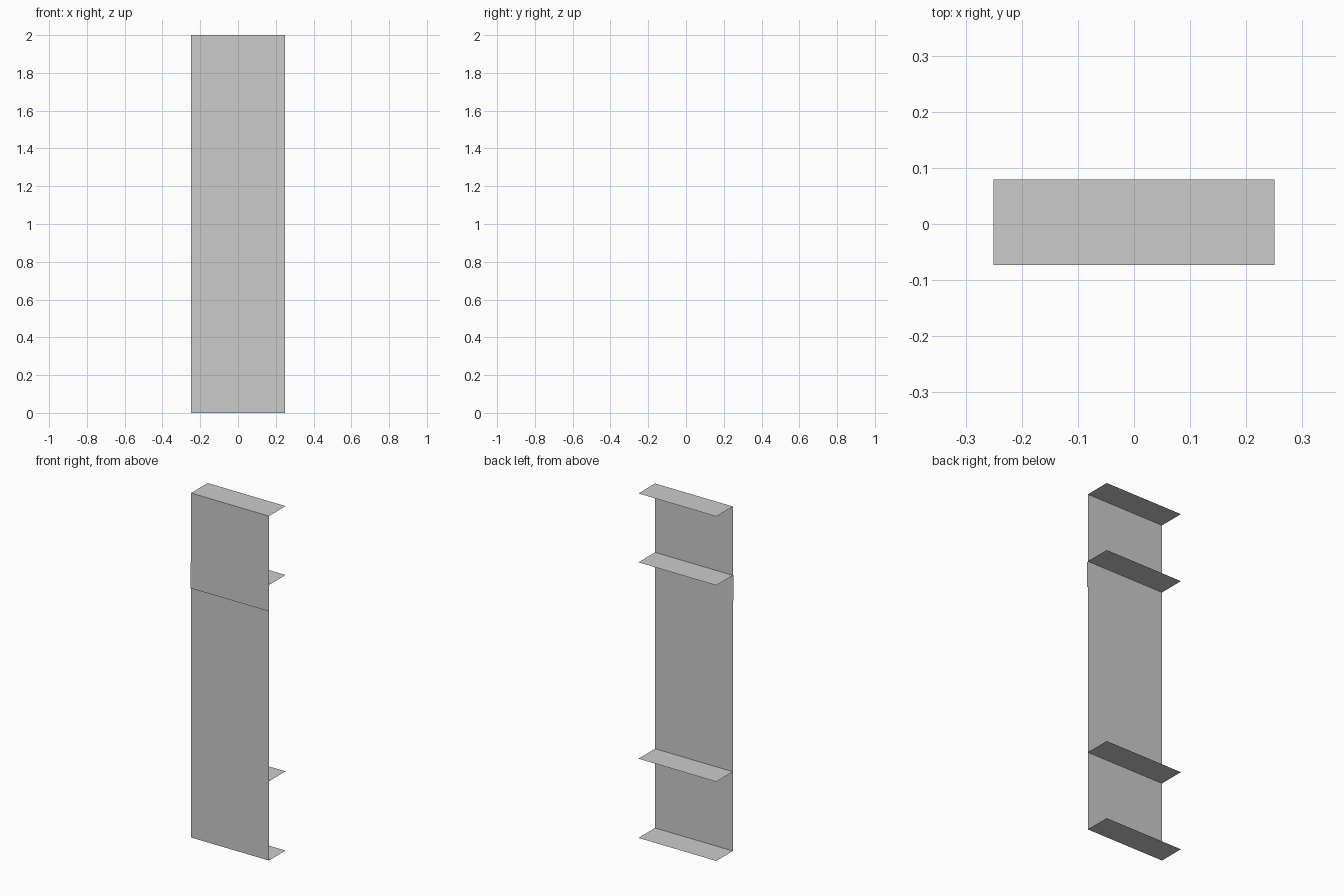
import bpy

if "Cube" in bpy.data.objects:
    bpy.data.objects.remove(bpy.data.objects["Cube"])

HALF_W = 0.25
BACK, PANEL_Y, BAND_Y = 0.079, -0.073, -0.079


def sheet(name, corners):
    """One flat, zero-thickness rectangular sheet."""
    mesh = bpy.data.meshes.new(name)
    mesh.from_pydata(corners, [], [(0, 1, 2, 3)])
    obj = bpy.data.objects.new(name, mesh)
    bpy.context.collection.objects.link(obj)
    return obj


def upright(name, y, z0, z1):
    return sheet(name, [(-HALF_W, y, z0), (HALF_W, y, z0),
                        (HALF_W, y, z1), (-HALF_W, y, z1)])


def shelf(name, z):
    return sheet(name, [(-HALF_W, PANEL_Y, z), (HALF_W, PANEL_Y, z),
                        (HALF_W, BACK, z), (-HALF_W, BACK, z)])


# Full-height front panel and the thin band just in front of it
upright("front_panel", PANEL_Y, 0.0, 2.0)
upright("front_band", BAND_Y, 1.45, 1.60)

# Horizontal shelves running back from the panel
for name, z in (("bottom_shelf", 0.0), ("lower_shelf", 0.46),
                ("upper_shelf", 1.60), ("top_shelf", 2.0)):
    shelf(name, z)
